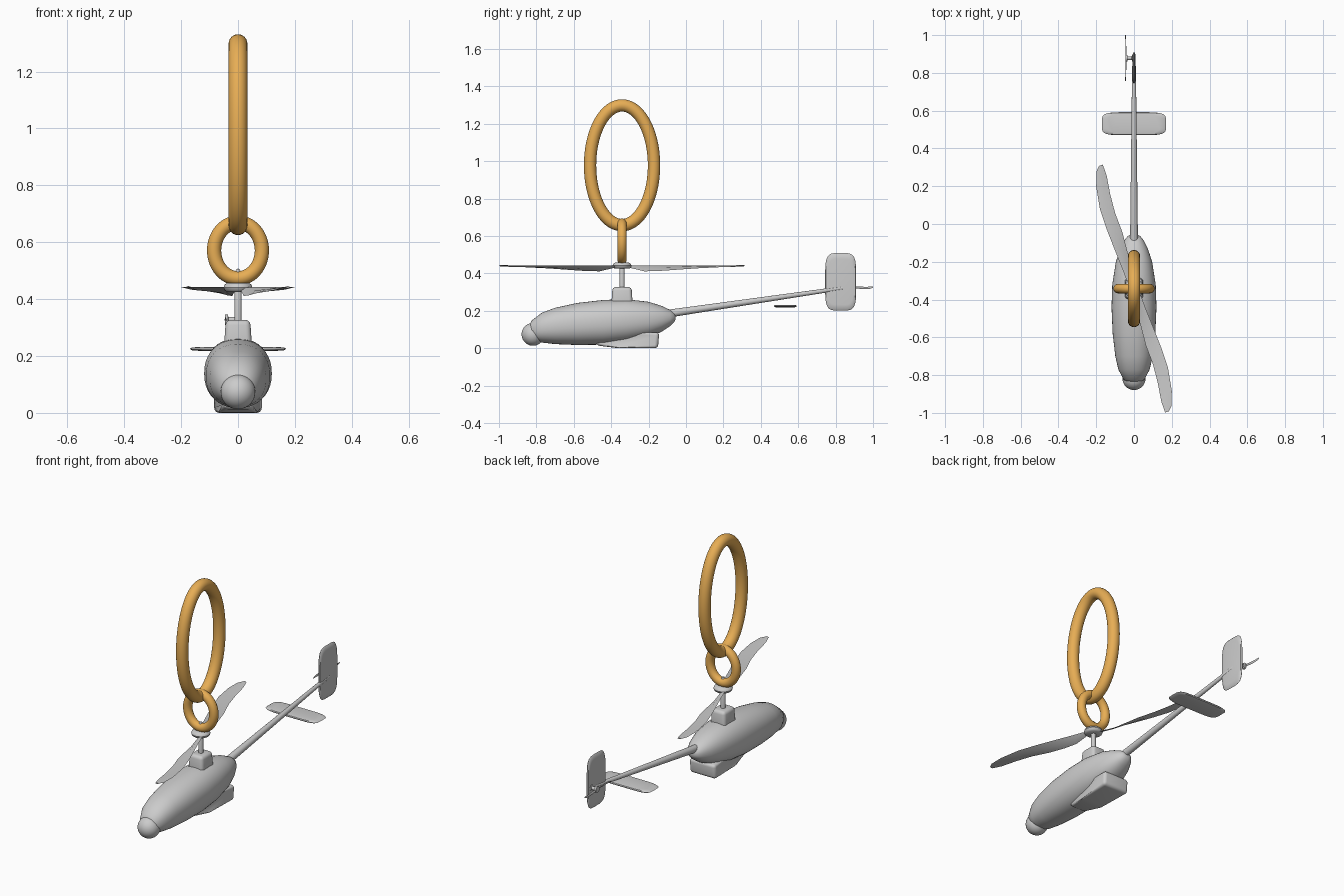
import bpy, bmesh, math
from mathutils import Vector, Matrix

if "Cube" in bpy.data.objects:
    bpy.data.objects.remove(bpy.data.objects["Cube"])

MAST_Y = -0.342
gold = bpy.data.materials.new("gold")
gold.diffuse_color = (0.8, 0.42, 0.09, 1)
gold.use_nodes = True
gold.node_tree.nodes["Principled BSDF"].inputs["Base Color"].default_value = gold.diffuse_color


def finish(name, bm, mat=None, angle=40):
    bmesh.ops.recalc_face_normals(bm, faces=bm.faces)
    me = bpy.data.meshes.new(name)
    bm.to_mesh(me)
    bm.free()
    ob = bpy.data.objects.new(name, me)
    bpy.context.collection.objects.link(ob)
    if mat:
        me.materials.append(mat)
    bpy.ops.object.select_all(action='DESELECT')
    ob.select_set(True)
    bpy.context.view_layer.objects.active = ob
    bpy.ops.object.shade_smooth_by_angle(angle=math.radians(angle))
    return ob


def skin(bm, rings, closed=False):
    """Join successive point rings with quads; cap the ends unless closed."""
    vr = [[bm.verts.new(p) for p in r] for r in rings]
    n = len(vr[0])
    pairs = list(zip(vr, vr[1:])) + ([(vr[-1], vr[0])] if closed else [])
    for a, b in pairs:
        for i in range(n):
            j = (i + 1) % n
            bm.faces.new((a[i], a[j], b[j], b[i]))
    if not closed:
        bm.faces.new(vr[0])
        bm.faces.new(vr[-1])


def loft(name, rings, closed=False, mat=None, angle=40):
    bm = bmesh.new()
    skin(bm, rings, closed)
    return finish(name, bm, mat, angle)


def oval(c, u, v, power=2.0, n=40):
    """Superellipse ring around c with half axes u and v."""
    pts = []
    for i in range(n):
        a = 2 * math.pi * i / n
        s, k = math.sin(a), math.cos(a)
        pts.append(Vector(c) + Vector(u) * math.copysign(abs(k) ** (2 / power), k)
                   + Vector(v) * math.copysign(abs(s) ** (2 / power), s))
    return pts


def rod(name, stations, n=24):
    """Straight round part from (point, radius) stations."""
    d = (Vector(stations[-1][0]) - Vector(stations[0][0])).normalized()
    u = d.orthogonal().normalized()
    v = d.cross(u)
    return loft(name, [oval(p, u * r, v * r, n=n) for p, r in stations])


def link(name, c, u, v, tube):
    """Oval chain link of constant thickness in the plane of u and v."""
    u, v = Vector(u), Vector(v)
    side = u.cross(v).normalized()
    rings = []
    for i in range(72):
        a = 2 * math.pi * i / 72
        p = Vector(c) + u * math.cos(a) + v * math.sin(a)
        t = (-u * math.sin(a) + v * math.cos(a)).normalized()
        rings.append(oval(p, side * tube, t.cross(side) * tube, n=24))
    return loft(name, rings, True, gold)


def block(name, profile, bevel):
    """Symmetric solid from side profile points (y, z, half width), rounded."""
    bm = bmesh.new()
    skin(bm, [[(s * w, y, z) for y, z, w in profile] for s in (-1, 1)])
    bmesh.ops.recalc_face_normals(bm, faces=bm.faces)
    bmesh.ops.bevel(bm, geom=bm.edges[:], offset=bevel, segments=4,
                    profile=0.5, affect='EDGES')
    return finish(name, bm)


def plate(name, c, u, v, thick, power):
    """Thin rounded plate with a soft edge."""
    u, v = Vector(u), Vector(v)
    w = u.cross(v).normalized() * thick
    return loft(name, [oval(Vector(c) + w * h, u * s, v * s, power, 48)
                       for h, s in ((-1, .8), (-.7, .95), (0, 1), (.7, .95), (1, .8))])


# Two-bladed rotor: leading and trailing edge points of one blade, turned for the other
LEFT = [(.010, -.04, -.012), (.020, -.12, -.031), (.036, -.20, -.029), (.062, -.30, -.022),
        (.100, -.40, -.015), (.126, -.50, -.010), (.145, -.60, -.005), (.165, -.656, 0)]
RIGHT = [(.038, -.04, 0), (.060, -.10, 0), (.100, -.20, 0), (.145, -.315, 0),
         (.180, -.42, 0), (.200, -.54, 0), (.199, -.62, 0), (.185, -.65, 0)]


def rotor(name, matrix, half_thick):
    bm = bmesh.new()
    up = Vector((0, 0, half_thick))
    for turn in (0, math.pi):
        m = matrix @ Matrix.Rotation(turn, 4, 'Z')
        rings = []
        for l, r in zip(LEFT, RIGHT):
            l, r = Vector(l), Vector(r)
            mid = (l + r) / 2
            rings.append([m @ p for p in (l, mid + up, r, mid - up)])
        skin(bm, rings)
    return finish(name, bm, angle=50)


# Fuselage sections: y, top, bottom, half width
BODY = [(-.842, .115, .065, .025), (-.825, .148, .045, .055), (-.77, .19, .03, .083),
        (-.70, .216, .022, .099), (-.58, .242, .017, .113), (-.44, .258, .019, .119),
        (-.32, .262, .032, .115), (-.20, .248, .058, .096), (-.13, .226, .088, .073),
        (-.085, .205, .118, .050), (-.064, .190, .138, .033), (-.056, .176, .153, .015)]
loft("fuselage", [oval((0, y, (t + b) / 2), (w, 0, 0), (0, 0, (t - b) / 2), 2.2)
                  for y, t, b, w in BODY], angle=60)

# Nose ball
bm = bmesh.new()
bmesh.ops.create_uvsphere(bm, u_segments=32, v_segments=20, radius=.061,
                          matrix=Matrix.Translation((0, -.818, .074)))
finish("nose_ball", bm)

# Belly box and mast base
block("belly_box", [(-.48, .015, .05), (-.36, 0, .08), (-.15, 0, .084), (-.143, .085, .084),
                    (-.25, .085, .084), (-.48, .04, .05)], .018)
block("mast_base", [(-.400, .22, .05), (-.284, .22, .05),
                    (-.291, .327, .043), (-.393, .327, .043)], .018)

# Main mast, hub and rotor
rod("mast", [((0, MAST_Y, .30), .013), ((0, MAST_Y, .49), .013), ((0, MAST_Y, .505), .006)])
rod("rotor_hub", [((0, MAST_Y, .425), .038), ((0, MAST_Y, .431), .047),
                  ((0, MAST_Y, .441), .051), ((0, MAST_Y, .451), .047),
                  ((0, MAST_Y, .457), .038)], 32)
rotor("main_rotor", Matrix.Translation((0, MAST_Y, .442)), .004)

# Tail boom, fin and stabiliser
rod("tail_boom", [((0, -.10, .184), .021), ((0, .835, .321), .010), ((0, .845, .3225), .006)])
plate("tail_fin", (0, .827, .355), (0, .083, 0), (0, 0, .154), .008, 4.5)
plate("stabiliser", (0, .531, .225), (.17, 0, 0), (0, .061, 0), .007, 5)

# Tail rotor on its side axle
rod("tail_rotor_axle", [((.006, .878, .327), .018), ((-.010, .878, .327), .018),
                        ((-.012, .878, .327), .010), ((-.034, .878, .327), .010),
                        ((-.035, .878, .327), .018), ((-.046, .878, .327), .018)])
rotor("tail_rotor", Matrix.Translation((-.045, .878, .327)) @ Matrix.Rotation(-math.pi / 2, 4, 'Y')
      @ Matrix.Scale(.18, 4) @ Matrix.Rotation(math.radians(-15), 4, 'Z'), .012)

# Hanging rings
link("small_ring", (0, MAST_Y, .571), (.084, 0, 0), (0, 0, .098), .025)
link("large_ring", (0, MAST_Y, .978), (0, .171, 0), (0, 0, .320), .033)
